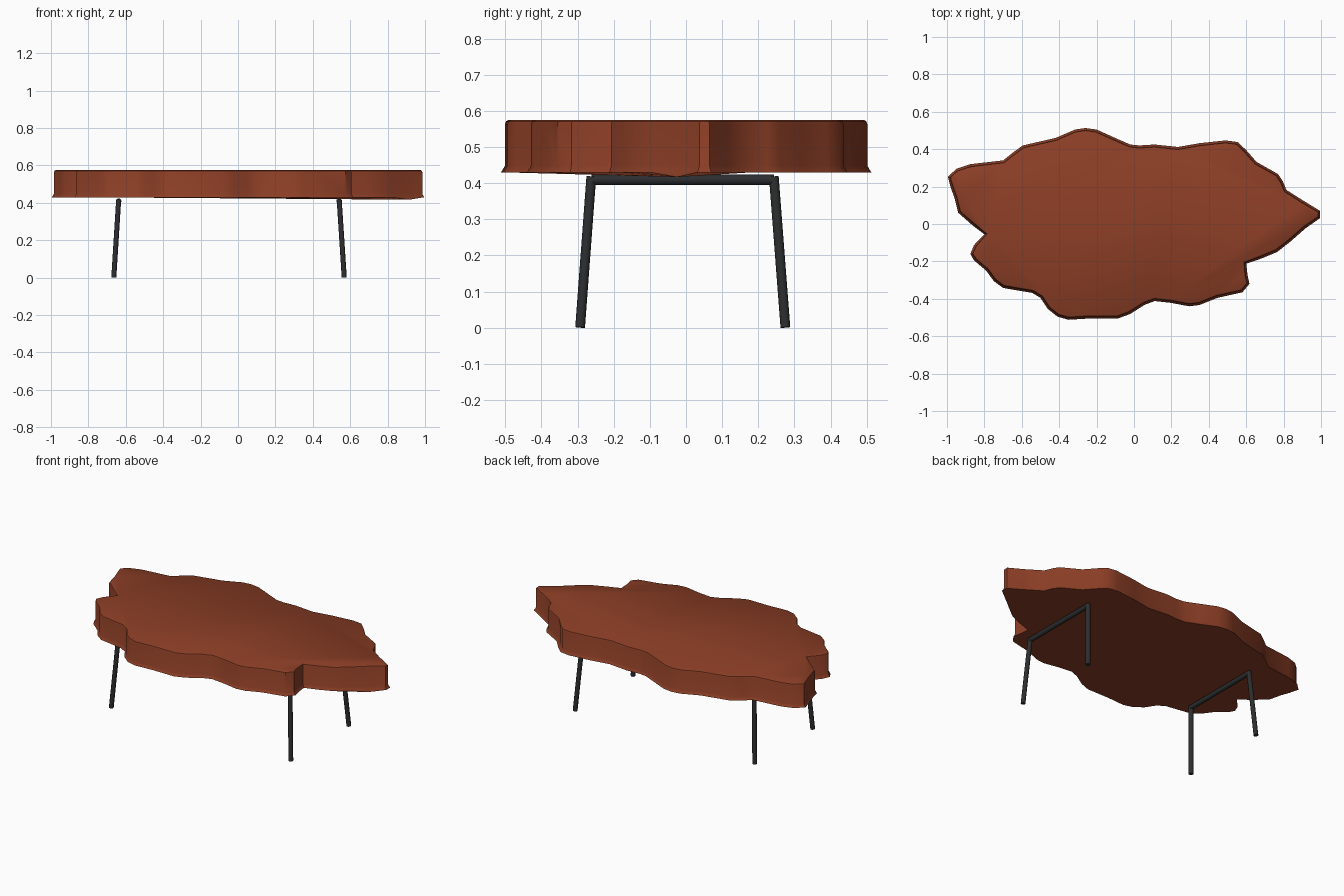
import bpy, bmesh, math
from mathutils import Vector

if "Cube" in bpy.data.objects:
    bpy.data.objects.remove(bpy.data.objects["Cube"])


def material(name, rgb):
    m = bpy.data.materials.new(name)
    m.diffuse_color = (*rgb, 1)
    m.use_nodes = True
    m.node_tree.nodes["Principled BSDF"].inputs["Base Color"].default_value = m.diffuse_color
    return m


wood = material("reddish wood", (0.26, 0.048, 0.019))
metal = material("black metal", (0.025, 0.027, 0.028))


def finish(bm, name, mat, angle):
    bmesh.ops.recalc_face_normals(bm, faces=bm.faces)
    me = bpy.data.meshes.new(name)
    bm.to_mesh(me)
    bm.free()
    me.materials.append(mat)
    ob = bpy.data.objects.new(name, me)
    bpy.context.collection.objects.link(ob)
    bpy.ops.object.select_all(action='DESELECT')
    ob.select_set(True)
    bpy.context.view_layer.objects.active = ob
    bpy.ops.object.shade_smooth_by_angle(angle=math.radians(angle))
    return ob


# Live-edge slab outline, clockwise from the left tip
outline = [(-.995, .257), (-.95, .30), (-.875, .325), (-.70, .345), (-.65, .385), (-.595, .425),
           (-.42, .465), (-.315, .51), (-.26, .518), (-.20, .51), (-.10, .465), (-.02, .43),
           (.03, .425), (.11, .43), (.235, .417), (.35, .437), (.49, .452), (.555, .443),
           (.60, .40), (.655, .337), (.77, .272), (.795, .235), (.815, .187), (.905, .13),
           (.995, .075), (.995, .037), (.915, -.02), (.835, -.09), (.765, -.145), (.68, -.18),
           (.60, -.207), (.607, -.267), (.617, -.315), (.58, -.36), (.445, -.39), (.35, -.428),
           (.295, -.435), (.20, -.417), (.11, -.407), (.055, -.428), (-.02, -.476), (-.085, -.50),
           (-.235, -.50), (-.35, -.507), (-.41, -.49), (-.46, -.45), (-.50, -.39), (-.545, -.363),
           (-.70, -.337), (-.75, -.30), (-.79, -.245), (-.855, -.19), (-.875, -.155),
           (-.855, -.107), (-.80, -.05), (-.86, -.005), (-.94, .065), (-.96, .145), (-.98, .20)]
pts = [Vector((x, y - 0.005)) for x, y in outline]


def inset(d):
    """Outline moved inwards by d."""
    out = []
    for i, p in enumerate(pts):
        a = (p - pts[i - 1]).normalized()
        b = (pts[(i + 1) % len(pts)] - p).normalized()
        t = (a + b).normalized()
        out.append(p + Vector((t.y, -t.x)) * d)
    return out


# Table top: flared lip below, straight wall, rounded upper edge
bm = bmesh.new()
profile = [(0, .43), (.004, .436), (.011, .448), (.011, .563), (.014, .571), (.021, .575)]
rings = [[bm.verts.new((p.x, p.y, z)) for p in inset(d)] for d, z in profile]
n = len(pts)
for low, high in zip(rings, rings[1:]):
    for i in range(n):
        j = (i + 1) % n
        bm.faces.new((low[i], low[j], high[j], high[i]))
bm.faces.new(rings[-1])
bm.faces.new(rings[0])
# lip sags slightly near the right tip
for v in rings[0]:
    if v.co.x > .9 and v.co.y < 0:
        v.co.z -= .013
finish(bm, "table_top", wood, 35)


def rod(name, a, b, r=0.0135, sides=16):
    a, b = Vector(a), Vector(b)
    bm = bmesh.new()
    bmesh.ops.create_cone(bm, cap_ends=True, segments=sides, radius1=r, radius2=r,
                          depth=(b - a).length)
    rot = (b - a).to_track_quat('Z', 'Y')
    for v in bm.verts:
        v.co = rot @ v.co + (a + b) / 2
    finish(bm, name, metal, 40)


# Two steel frames: a crossbar with a splayed leg at each end
for side, xt, xb in (("left", -.638, -.664), ("right", .541, .568)):
    for end, yt, yb in (("front", -.262, -.293), ("back", .243, .275)):
        rod(f"{side}_{end}_leg", (xb, yb, .001), (xt, yt, .418))
    rod(f"{side}_crossbar", (xt, -.262, .409), (xt, .243, .409), .0145)
